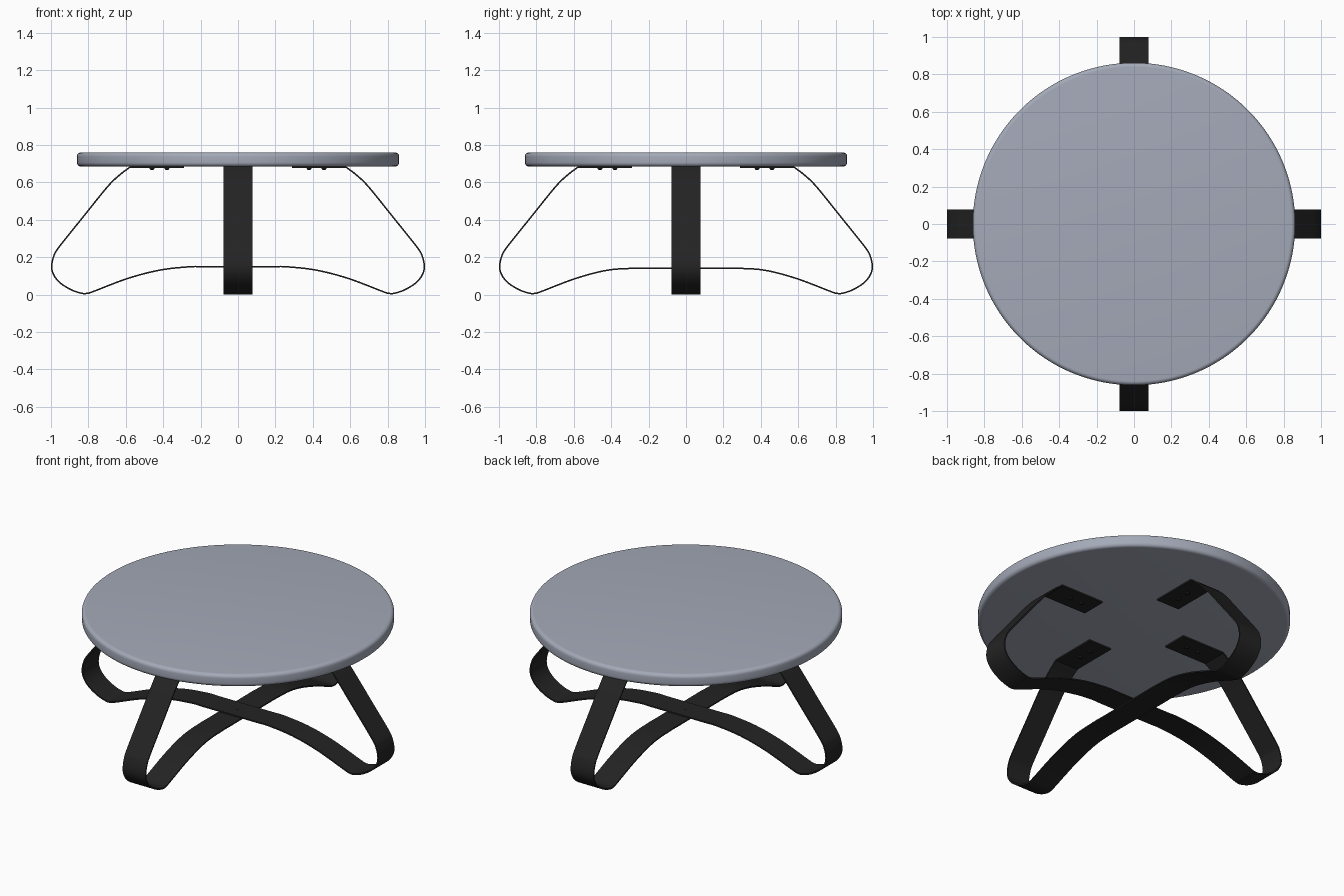
import bpy, bmesh, math
from mathutils import Vector

if "Cube" in bpy.data.objects:
    bpy.data.objects.remove(bpy.data.objects["Cube"])


def material(name, rgb):
    m = bpy.data.materials.new(name)
    m.diffuse_color = (*rgb, 1)
    m.use_nodes = True
    m.node_tree.nodes["Principled BSDF"].inputs["Base Color"].default_value = m.diffuse_color
    return m


GREY = material("blue grey top", (0.37, 0.40, 0.48))
BLACK = material("black metal", (0.017, 0.017, 0.017))


def finish(bm, name, mat, angle=35):
    bmesh.ops.recalc_face_normals(bm, faces=bm.faces)
    me = bpy.data.meshes.new(name)
    bm.to_mesh(me)
    bm.free()
    ob = bpy.data.objects.new(name, me)
    bpy.context.collection.objects.link(ob)
    me.materials.append(mat)
    bpy.ops.object.select_all(action='DESELECT')
    ob.select_set(True)
    bpy.context.view_layer.objects.active = ob
    bpy.ops.object.shade_smooth_by_angle(angle=math.radians(angle))
    return ob


def lathe(name, profile, mat, steps, centre=(0, 0)):
    bm = bmesh.new()
    rings = []
    for r, z in profile:
        rings.append([bm.verts.new((centre[0] + r * math.cos(2 * math.pi * i / steps),
                                    centre[1] + r * math.sin(2 * math.pi * i / steps), z))
                      for i in range(steps)])
    for a, b in zip(rings, rings[1:]):
        for i in range(steps):
            j = (i + 1) % steps
            bm.faces.new((a[i], a[j], b[j], b[i]))
    bm.faces.new(rings[0])
    bm.faces.new(rings[-1])
    return finish(bm, name, mat)


def spline(pts, n=6):
    # Catmull-Rom through the points
    p = [Vector(q) for q in pts]
    p = [2 * p[0] - p[1]] + p + [2 * p[-1] - p[-2]]
    out = []
    for i in range(1, len(p) - 2):
        a, b, c, d = p[i - 1:i + 3]
        for k in range(n):
            t = k / n
            out.append(0.5 * (2 * b + (c - a) * t + (2 * a - 5 * b + 4 * c - d) * t * t
                              + (3 * b - a - 3 * c + d) * t ** 3))
    return out + [p[-2]]


# Round top with rounded edges
R, Z0, Z1, B = 0.862, 0.685, 0.76, 0.022
arc = [math.radians(a) for a in range(0, 91, 15)]
profile = [(R - B + B * math.sin(a), Z0 + B - B * math.cos(a)) for a in arc]
profile += [(R - B + B * math.cos(a), Z1 - B + B * math.sin(a)) for a in arc]
lathe("table_top", profile, GREY, 128)


# Bent flat-bar leg pairs, crossing at the middle
def leg_pair(name, mid_z, along_y, w=0.077, t=0.004):
    curve = spline([(0.578, 0.681), (0.635, 0.638), (0.70, 0.574), (0.83, 0.413), (0.957, 0.254),
                    (0.985, 0.205), (0.996, 0.15), (0.985, 0.105), (0.95, 0.062), (0.89, 0.025),
                    (0.835, 0.007), (0.805, 0.007), (0.77, 0.018), (0.588, 0.087),
                    (0.417, 0.131), (0.257, mid_z), (0.18, mid_z), (0.0, mid_z)])
    half = [Vector((0.29, 0.681))] + curve
    path = half + [Vector((-p.x, p.y)) for p in reversed(half[:-1])]
    bm = bmesh.new()
    rows = []
    for i, p in enumerate(path):
        d = (path[min(i + 1, len(path) - 1)] - path[max(i - 1, 0)]).normalized()
        n = Vector((-d.y, d.x)) * t
        if i in (0, 1, len(path) - 2, len(path) - 1):
            n = Vector((0, t))
        corners = [(p + n, -w), (p + n, w), (p - n, w), (p - n, -w)]
        rows.append([bm.verts.new((s, q.x, q.y) if along_y else (q.x, s, q.y))
                     for q, s in corners])
    for a, b in zip(rows, rows[1:]):
        for i in range(4):
            j = (i + 1) % 4
            bm.faces.new((a[i], a[j], b[j], b[i]))
    bm.faces.new(rows[0])
    bm.faces.new(rows[-1])
    finish(bm, name, BLACK, 30)


leg_pair("side_legs", 0.149, False)
leg_pair("front_back_legs", 0.141, True)

# Screw heads under the four mounting tabs and at the crossing
for k in range(4):
    c, s = round(math.cos(k * math.pi / 2)), round(math.sin(k * math.pi / 2))
    for r in (0.38, 0.46):
        lathe(f"tab_screw_{k}_{int(r * 100)}",
              [(0.007, 0.667), (0.012, 0.671), (0.013, 0.679)], BLACK, 16, (c * r, s * r))
lathe("centre_screw", [(0.013, 0.150), (0.012, 0.154), (0.007, 0.156)], BLACK, 16)
